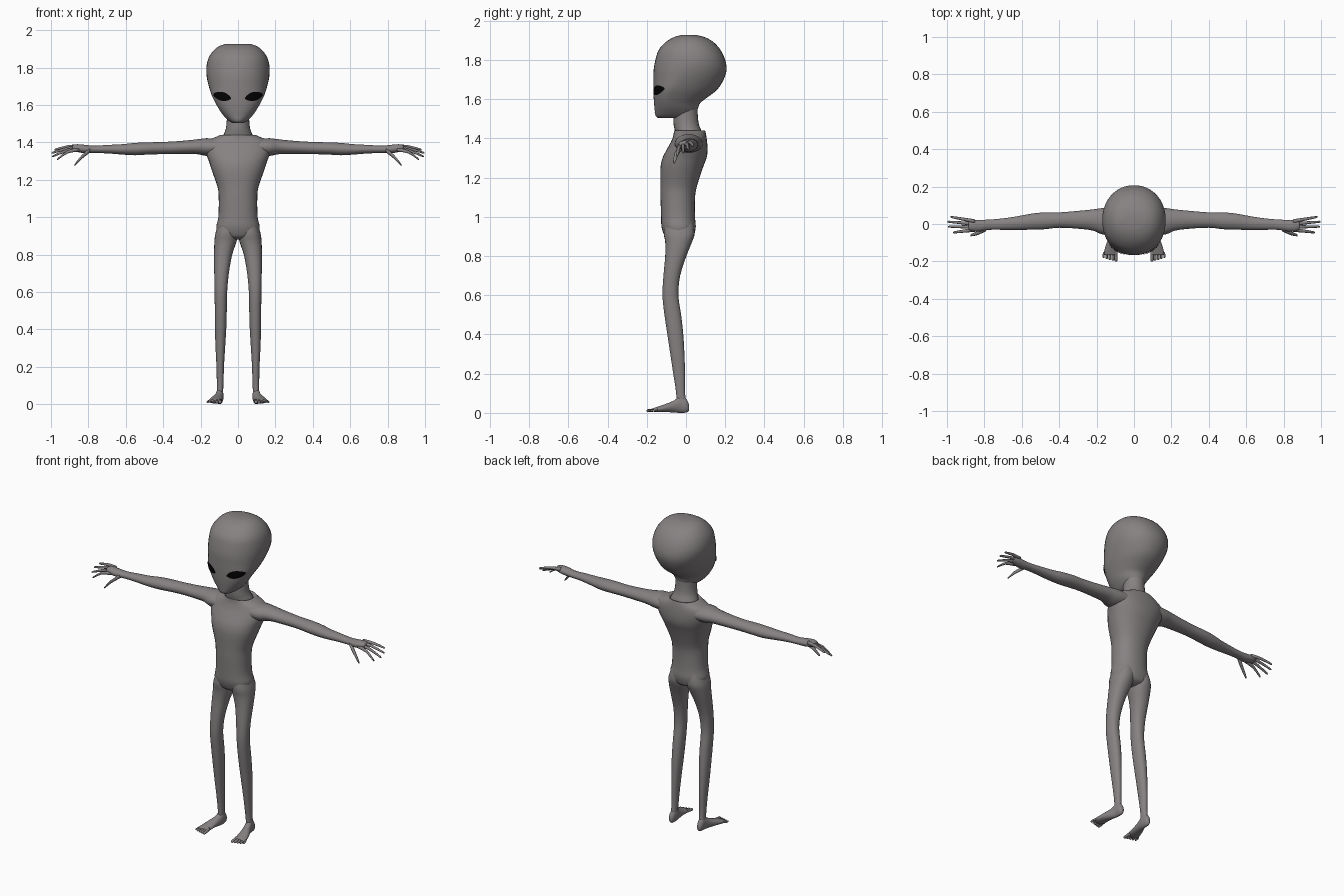
import bpy, bmesh, math
from mathutils import Vector
from mathutils.bvhtree import BVHTree

cube = bpy.data.objects.get("Cube")
if cube:
    bpy.data.objects.remove(cube, do_unlink=True)


def make_material(name, color, roughness):
    mat = bpy.data.materials.new(name)
    mat.use_nodes = True
    mat.diffuse_color = color
    bsdf = mat.node_tree.nodes["Principled BSDF"]
    bsdf.inputs["Base Color"].default_value = color
    bsdf.inputs["Roughness"].default_value = roughness
    return mat


skin = make_material("grey_skin", (0.24, 0.222, 0.224, 1), 0.8)
black = make_material("black_eye", (0.001, 0.001, 0.001, 1), 0.8)


def finish(name, bm, mat, mirrored):
    """Turn a bmesh into a smooth shaded object, mirrored across x if asked."""
    bmesh.ops.recalc_face_normals(bm, faces=bm.faces)
    for face in bm.faces:
        face.smooth = True
    mesh = bpy.data.meshes.new(name)
    bm.to_mesh(mesh)
    bm.free()
    mesh.materials.append(mat)
    obj = bpy.data.objects.new(name, mesh)
    bpy.context.collection.objects.link(obj)
    if mirrored:
        mod = obj.modifiers.new("mirror", "MIRROR")
        mod.use_axis = (True, False, False)
        mod.use_mirror_merge = False
    return obj


def refine(rows, steps):
    """Pass a smooth spline through the section rows."""
    result = []
    last = len(rows) - 1
    for i in range(last):
        before, start = rows[max(i - 1, 0)], rows[i]
        end, after = rows[i + 1], rows[min(i + 2, last)]
        for s in range(steps):
            t = s / steps
            result.append([
                b + t / 2 * (c - a + t * (2 * a - 5 * b + 4 * c - d + t * (3 * (b - c) + d - a)))
                for a, b, c, d in zip(before, start, end, after)])
    result.append(list(rows[last]))
    return result


def loft(name, axis, rows, sides=24, steps=3, power=2.0, mirrored=True):
    """Loft oval sections; row = (position, low a, high a, low b, high b, widest point in b)."""
    bm = bmesh.new()
    rings = []
    rows = [tuple(r) + (0.5,) * (6 - len(r)) for r in rows]
    for pos, a0, a1, b0, b1, widest in refine(rows, steps):
        mid_a, mid_b = (a0 + a1) / 2, b0 + (b1 - b0) * widest
        ring = []
        for k in range(sides):
            angle = math.tau * k / sides
            c, s = math.cos(angle), math.sin(angle)
            c = math.copysign(abs(c) ** (2 / power), c)
            s = math.copysign(abs(s) ** (2 / power), s)
            a = mid_a + c * (a1 - a0) / 2
            b = mid_b + s * (b1 - mid_b if s > 0 else mid_b - b0)
            co = {"x": (pos, a, b), "y": (a, pos, b), "z": (a, b, pos)}[axis]
            ring.append(bm.verts.new(co))
        rings.append(ring)
    for low, high in zip(rings, rings[1:]):
        for k in range(sides):
            n = (k + 1) % sides
            bm.faces.new((low[k], low[n], high[n], high[k]))
    bm.faces.new(rings[0])
    bm.faces.new(rings[-1])
    return finish(name, bm, skin, mirrored)


def symmetric(rows):
    return [(z, -w, w, *rest) for z, w, *rest in rows]


def digit(name, axis, path):
    """A finger or toe: path of (x, y, z, radius) along one axis, with a rounded tip."""
    x, y, z, r = path[-1]
    px, py, pz, _ = path[-2]
    tip = Vector((x, y, z)) + (Vector((x, y, z)) - Vector((px, py, pz))).normalized() * r * 0.6
    rows = []
    for x, y, z, r in path + [(*tip, r * 0.3)]:
        pos, a = (x, y) if axis == "x" else (y, x)
        rows.append((pos, a - r, a + r, z - r, z + r))
    return loft(name, axis, rows, sides=10, steps=2)


# Head: narrow chin, flat face, large round cranium
head = loft("head", "z", symmetric([
    (1.503, 0.025, -0.14, 0.02, 0.4),
    (1.515, 0.05, -0.155, 0.045, 0.4),
    (1.55, 0.083, -0.16, 0.06, 0.38),
    (1.58, 0.103, -0.163, 0.072, 0.35),
    (1.61, 0.12, -0.165, 0.11, 0.32),
    (1.65, 0.14, -0.166, 0.16, 0.32),
    (1.7, 0.156, -0.166, 0.192, 0.4),
    (1.75, 0.167, -0.165, 0.207, 0.46),
    (1.8, 0.169, -0.156, 0.2, 0.5),
    (1.85, 0.158, -0.14, 0.177, 0.5),
    (1.89, 0.132, -0.105, 0.142, 0.5),
    (1.915, 0.1, -0.065, 0.1, 0.5),
    (1.927, 0.062, -0.025, 0.055, 0.5)]), sides=40, power=2.15, mirrored=False)

# Neck, standing inside the collar rim of the torso
loft("neck", "z", symmetric([
    (1.39, 0.095, -0.055, 0.085),
    (1.43, 0.082, -0.055, 0.082),
    (1.47, 0.066, -0.063, 0.066),
    (1.52, 0.06, -0.063, 0.06),
    (1.58, 0.06, -0.06, 0.06)]), mirrored=False)

# Torso with a collar that folds inward at the top
loft("torso", "z", symmetric([
    (0.88, 0.02, -0.07, 0.0),
    (0.892, 0.07, -0.1, 0.03),
    (0.91, 0.105, -0.113, 0.042),
    (0.95, 0.116, -0.125, 0.05),
    (1.0, 0.105, -0.127, 0.046),
    (1.1, 0.103, -0.13, 0.046),
    (1.16, 0.109, -0.13, 0.057),
    (1.25, 0.14, -0.13, 0.086),
    (1.3, 0.156, -0.12, 0.105),
    (1.34, 0.172, -0.1, 0.11),
    (1.38, 0.18, -0.078, 0.108),
    (1.41, 0.16, -0.066, 0.104),
    (1.43, 0.115, -0.062, 0.1),
    (1.44, 0.09, -0.06, 0.095),
    (1.42, 0.075, -0.045, 0.08)]), sides=32, power=2.2, mirrored=False)

# Legs
loft("legs", "z", [
    (0.04, 0.082, 0.112, -0.05, 0.005),
    (0.1, 0.078, 0.113, -0.05, -0.005),
    (0.2, 0.075, 0.115, -0.065, -0.005),
    (0.3, 0.069, 0.12, -0.08, -0.008),
    (0.4, 0.063, 0.123, -0.095, -0.014),
    (0.5, 0.06, 0.124, -0.11, -0.025),
    (0.6, 0.058, 0.125, -0.12, -0.039),
    (0.7, 0.049, 0.127, -0.115, -0.03),
    (0.8, 0.031, 0.128, -0.106, 0.002),
    (0.87, 0.008, 0.126, -0.106, 0.03),
    (0.92, 0.002, 0.119, -0.113, 0.044),
    (1.0, 0.01, 0.09, -0.1, 0.03)], power=2.2)

# Feet, heel to ball
loft("feet", "y", [
    (0.016, 0.088, 0.105, 0.012, 0.04),
    (0.002, 0.08, 0.114, 0.002, 0.07),
    (-0.03, 0.077, 0.118, 0.0, 0.085),
    (-0.06, 0.08, 0.128, 0.002, 0.064),
    (-0.1, 0.084, 0.146, 0.004, 0.047),
    (-0.14, 0.087, 0.158, 0.004, 0.033),
    (-0.165, 0.09, 0.159, 0.006, 0.025)])

# Five toes, fanning out and shrinking away from the big toe
for i in range(5):
    root = 0.099 + 0.0135 * i
    tip = root + 0.003 * (i - 1)
    size = 0.01 - 0.0009 * i
    end = -0.196 + 0.004 * i
    digit(f"toe_{i + 1}", "y", [(root, -0.145, 0.018, size), (tip, end + 0.02, 0.013, size * 0.85),
                                (tip, end, 0.011, size * 0.8)])

# Arms and palms
loft("arms", "x", [
    (0.1, -0.06, 0.09, 1.33, 1.42),
    (0.17, -0.055, 0.085, 1.328, 1.422),
    (0.22, -0.035, 0.078, 1.337, 1.416),
    (0.3, -0.025, 0.07, 1.338, 1.408),
    (0.4, -0.02, 0.062, 1.337, 1.402),
    (0.48, -0.028, 0.062, 1.335, 1.4),
    (0.55, -0.03, 0.055, 1.331, 1.397),
    (0.62, -0.032, 0.042, 1.335, 1.39),
    (0.7, -0.031, 0.03, 1.341, 1.386),
    (0.77, -0.031, 0.024, 1.343, 1.382),
    (0.82, -0.039, 0.022, 1.342, 1.387),
    (0.86, -0.039, 0.022, 1.349, 1.39),
    (0.885, -0.03, 0.016, 1.358, 1.385)])

# Four drooping fingers given by their tips, then the thumb
tips = [(0.975, 0.037, 1.362), (0.99, 0.012, 1.345), (0.987, -0.014, 1.327), (0.962, -0.045, 1.312)]
for i, (x, y, z) in enumerate(tips):
    ry, rz = 0.014 - 0.015 * i, 1.379 - 0.006 * i
    digit(f"finger_{i + 1}", "x", [
        (0.85, ry, rz, 0.011),
        (0.91, ry * 0.5 + y * 0.5, rz * 0.7 + z * 0.3 + 0.003, 0.0085),
        (x, y, z, 0.0055)])
digit("thumb", "x", [(0.79, -0.025, 1.358, 0.013), (0.835, -0.048, 1.322, 0.011),
                     (0.872, -0.06, 1.28, 0.006)])

# Slanted almond eyes and a thin mouth, laid over the face
bpy.context.view_layer.update()
surface = BVHTree.FromObject(head, bpy.context.evaluated_depsgraph_get())


def face_plate(name, center, size, tilt, mat, mirrored, lift):
    bm = bmesh.new()
    bmesh.ops.create_grid(bm, x_segments=16, y_segments=10, size=1)
    for v in bm.verts:
        u, w = v.co.x, v.co.y
        # Square to disc, pinched towards the ends
        dx, dy = u * math.sqrt(1 - w * w / 2), w * math.sqrt(1 - u * u / 2)
        px, pz = dx * size[0], dy * size[1] * (1 - 0.25 * dx * dx)
        x = center[0] + px * math.cos(tilt) - pz * math.sin(tilt)
        z = center[1] + px * math.sin(tilt) + pz * math.cos(tilt)
        hit, normal, _, _ = surface.ray_cast(Vector((x, -1, z)), Vector((0, 1, 0)))
        v.co = hit + normal * lift if hit else Vector((x, -0.08, z))
    plate = finish(name, bm, mat, mirrored)
    # Keep the visible side facing forward
    if sum(p.normal.y for p in plate.data.polygons) > 0:
        plate.data.flip_normals()


face_plate("eyes", (0.083, 1.646), (0.047, 0.023), 0.26, black, True, 0.004)
face_plate("mouth", (0, 1.532), (0.022, 0.003), 0, skin, False, 0.003)
